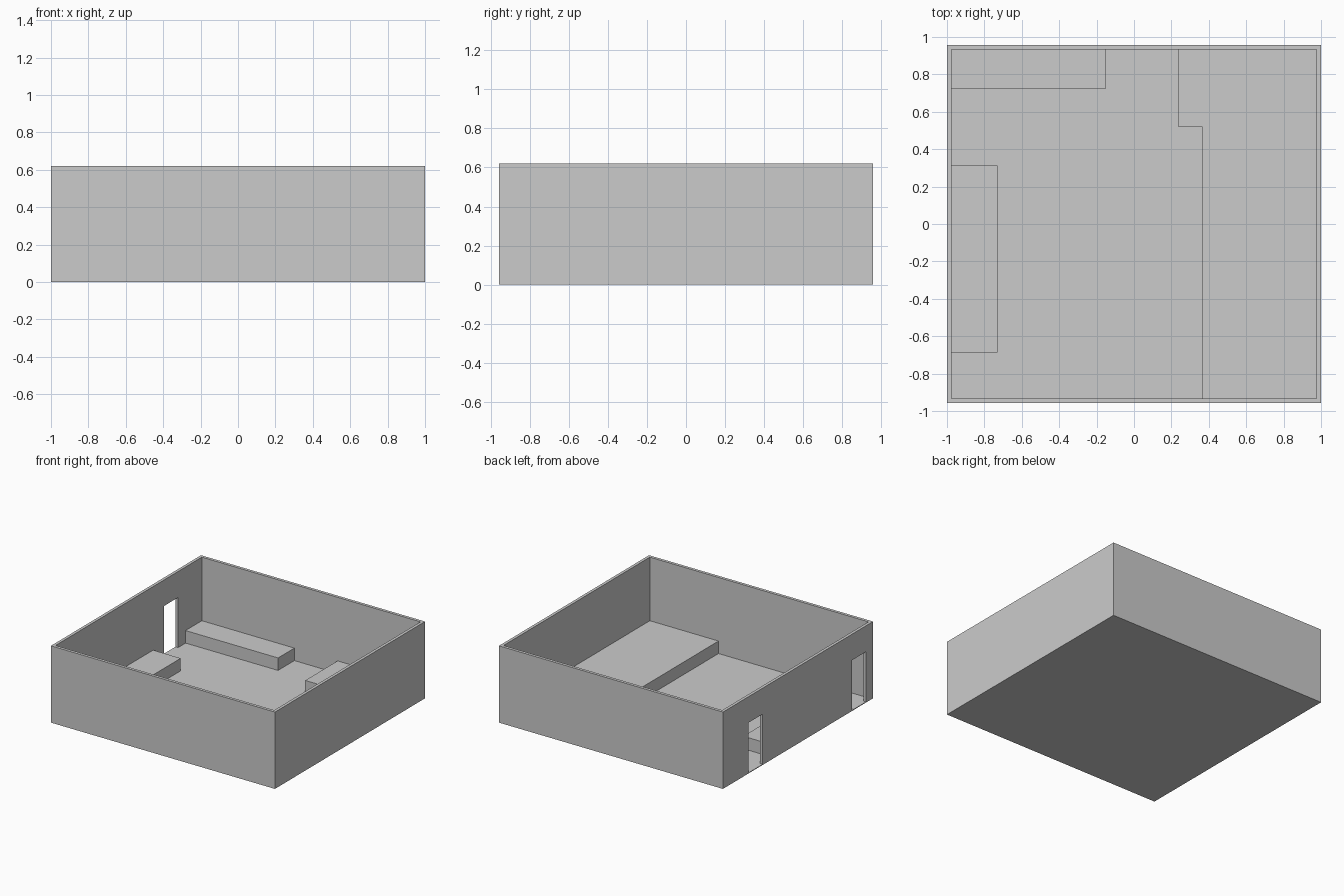
import bpy
import bmesh

cube = bpy.data.objects.get("Cube")
if cube:
    bpy.data.objects.remove(cube, do_unlink=True)

# Main dimensions
HX, HY, HEIGHT = 1.0, 0.957, 0.62
WALL, FLOOR = 0.024, 0.006
IX, IY = HX - WALL, HY - WALL
BLOCK_TOP = 0.107
DOOR_TOP = 0.41

grey = bpy.data.materials.new("plain_grey")
grey.use_nodes = True
colour = (0.6, 0.6, 0.6, 1)
grey.diffuse_color = colour
grey.node_tree.nodes["Principled BSDF"].inputs["Base Color"].default_value = colour


def prism(name, outline, z0, z1):
    """Extrude a counter-clockwise floor outline from z0 up to z1."""
    bm = bmesh.new()
    base = bm.faces.new([bm.verts.new((x, y, z0)) for x, y in outline])
    top = bmesh.ops.extrude_face_region(bm, geom=[base], use_keep_orig=True)
    verts = [g for g in top["geom"] if isinstance(g, bmesh.types.BMVert)]
    bmesh.ops.translate(bm, verts=verts, vec=(0, 0, z1 - z0))
    bmesh.ops.recalc_face_normals(bm, faces=bm.faces)
    mesh = bpy.data.meshes.new(name)
    bm.to_mesh(mesh)
    bm.free()
    mesh.materials.append(grey)
    obj = bpy.data.objects.new(name, mesh)
    bpy.context.scene.collection.objects.link(obj)
    return obj


def box(name, x0, x1, y0, y1, z0, z1):
    return prism(name, [(x0, y0), (x1, y0), (x1, y1), (x0, y1)], z0, z1)


def cut(target, cutter):
    """Subtract the cutter from the target and discard it."""
    cutter.hide_render = True
    mod = target.modifiers.new("cut", "BOOLEAN")
    mod.operation = "DIFFERENCE"
    mod.solver = "EXACT"
    mod.object = cutter
    bpy.context.view_layer.objects.active = target
    bpy.ops.object.modifier_apply(modifier=mod.name)
    bpy.data.objects.remove(cutter, do_unlink=True)


# Open-topped room with a thin floor and two doorways in one side wall
room = box("room_walls_and_floor", -HX, HX, -HY, HY, 0, HEIGHT)
cut(room, box("cavity_cutter", -IX, IX, -IY, IY, FLOOR, HEIGHT + 0.1))
for y0, y1 in ((0.45, 0.63), (-0.867, -0.687)):
    cut(room, box("doorway_cutter", -HX - 0.1, -IX + 0.1, y0, y1, FLOOR, DOOR_TOP))

# Low blocks standing against the walls
box("back_bench", -IX, -0.15, 0.725, IY, FLOOR, BLOCK_TOP)
box("side_bench", -IX, -0.73, -0.687, 0.312, FLOOR, BLOCK_TOP)

# Wide stepped platform along the opposite wall
prism("raised_platform",
      [(0.363, -IY), (IX, -IY), (IX, IY), (0.236, IY), (0.236, 0.52), (0.363, 0.52)],
      FLOOR, BLOCK_TOP)
